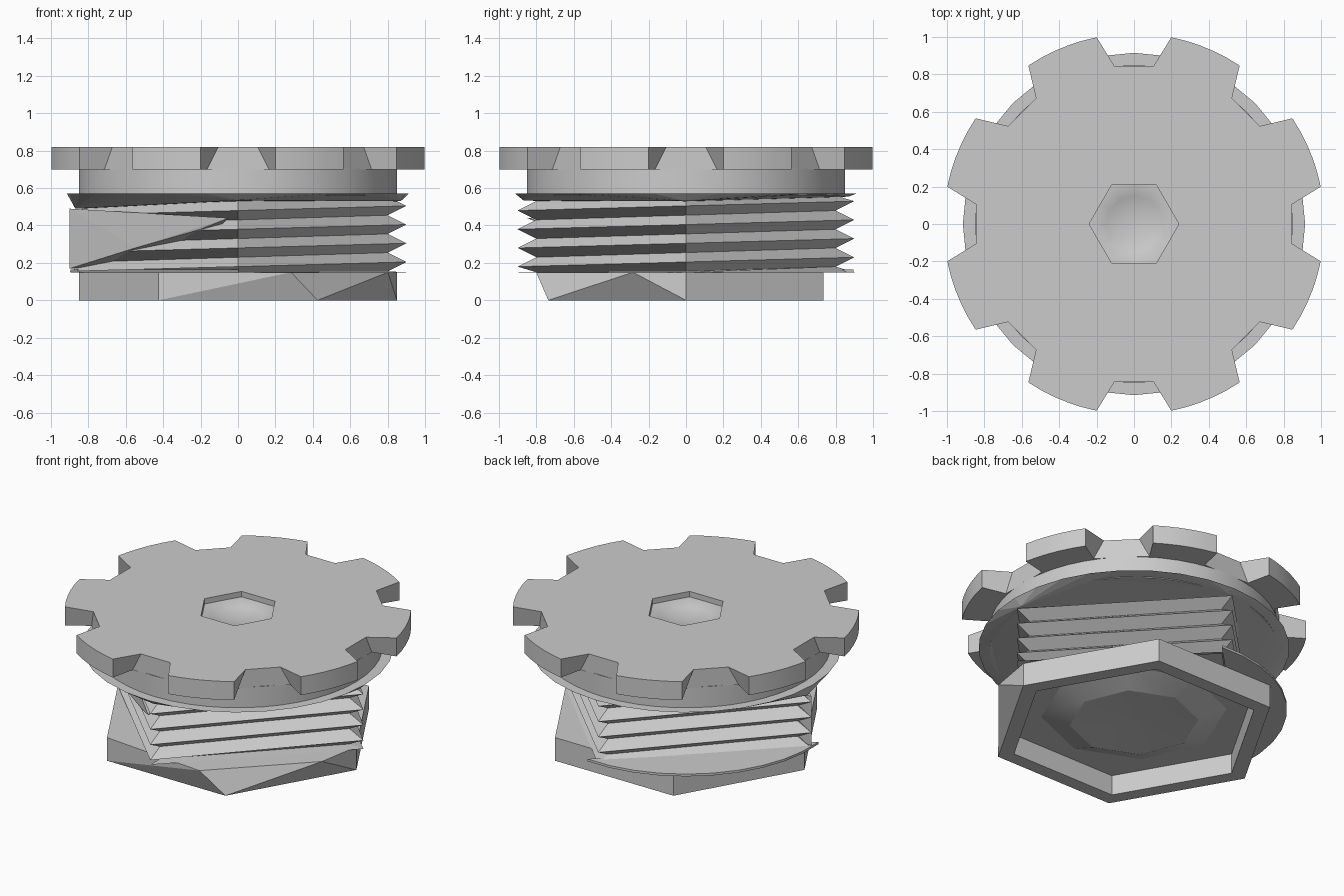
import bpy, bmesh, math
from mathutils import Vector

cube = bpy.data.objects.get("Cube")
if cube:
    bpy.data.objects.remove(cube, do_unlink=True)

grey = bpy.data.materials.new("plain_grey")
grey.use_nodes = True
colour = (0.6, 0.6, 0.6, 1)
grey.diffuse_color = colour
grey.node_tree.nodes["Principled BSDF"].inputs["Base Color"].default_value = colour


def polar(r, deg, z=0.0):
    a = math.radians(deg)
    return Vector((r * math.cos(a), r * math.sin(a), z))


def ring(r, n, z):
    return [polar(r, 360 * i / n, z) for i in range(n)]


def finish(bm, name, smooth=None):
    bmesh.ops.recalc_face_normals(bm, faces=bm.faces)
    mesh = bpy.data.meshes.new(name)
    bm.to_mesh(mesh)
    bm.free()
    mesh.materials.append(grey)
    ob = bpy.data.objects.new(name, mesh)
    bpy.context.collection.objects.link(ob)
    if smooth:
        bpy.ops.object.select_all(action='DESELECT')
        ob.select_set(True)
        bpy.context.view_layer.objects.active = ob
        bpy.ops.object.shade_smooth_by_angle(angle=math.radians(smooth))
    return ob


def hull(name, points):
    bm = bmesh.new()
    verts = [bm.verts.new(p) for p in points]
    res = bmesh.ops.convex_hull(bm, input=verts)
    spare = [g for g in res["geom_interior"] if isinstance(g, bmesh.types.BMVert)]
    bmesh.ops.delete(bm, geom=spare, context='VERTS')
    bmesh.ops.dissolve_limit(bm, angle_limit=0.01, verts=bm.verts, edges=bm.edges)
    return finish(bm, name)


def loft(name, loops, smooth=None):
    """Join closed loops of equal length and cap both ends."""
    bm = bmesh.new()
    rows = [[bm.verts.new(p) for p in loop] for loop in loops]
    n = len(rows[0])
    for a, b in zip(rows, rows[1:]):
        for i in range(n):
            j = (i + 1) % n
            bm.faces.new((a[i], a[j], b[j], b[i]))
    bm.faces.new(rows[0])
    bm.faces.new(rows[-1])
    return finish(bm, name, smooth)


def cut(ob, cutter):
    cutter.hide_render = True
    mod = ob.modifiers.new("cut", 'BOOLEAN')
    mod.operation = 'DIFFERENCE'
    mod.solver = 'EXACT'
    mod.object = cutter
    bpy.context.view_layer.objects.active = ob
    bpy.ops.object.modifier_apply(modifier=mod.name)
    bpy.data.objects.remove(cutter, do_unlink=True)


# Notched grip flange: eight tabs separated by tapered notches
def flange_loop(z, inner_half):
    loop = []
    for k in range(8):
        c = 45 * k
        spin = polar(1, c)
        side = polar(1, c + 90)
        loop += [spin * 0.845 - side * inner_half, spin * 0.845 + side * inner_half]
        loop += [polar(1.018, c + 11.3 + 22.4 * t / 5) for t in range(6)]
    return [Vector((p.x, p.y, z)) for p in loop]


flange = loft("grip_flange", [flange_loop(0.70, 0.165), flange_loop(0.82, 0.105)], 62)
cut(flange, loft("socket_cutter", [ring(0.24, 6, 0.65), ring(0.24, 6, 0.9)]))

# Round collar under the flange
loft("collar", [ring(0.85, 48, 0.56), ring(0.85, 48, 0.705)], 30)

# Shallow bowl in the hexagonal socket
bm = bmesh.new()
profile = [(0.25, 0.785), (0.20, 0.785), (0.15, 0.765), (0.08, 0.75)]
rows = [[bm.verts.new(p) for p in ring(r, 12, z)] for r, z in profile]
tip = bm.verts.new((0, 0, 0.745))
for i in range(12):
    j = (i + 1) % 12
    for a, b in zip(rows, rows[1:]):
        bm.faces.new((a[i], a[j], b[j], b[i]))
    bm.faces.new((rows[-1][i], rows[-1][j], tip))
finish(bm, "socket_bowl", 40)

# Thin round rim whose underside falls unevenly to the four-sided thread
rim_foot = [polar(0.87, 90 * i, z) for i, z in enumerate((0.53, 0.555, 0.49, 0.535))]
hull("thread_rim", ring(0.915, 32, 0.572) + rim_foot)

# Coarse screw thread with four steps per turn
bm = bmesh.new()
crest, root = [], []
for i in range(23):
    z = 0.08 + 0.025 * i
    for row, r, dz in ((crest, 0.9, 0.0), (root, 0.8, 0.05)):
        row.append(bm.verts.new(polar(r, 90 * i - 90, min(max(z + dz, 0.15), 0.56))))
for i in range(22):
    bm.faces.new((crest[i], crest[i + 1], root[i + 1], root[i]))
    if i + 5 < 23:
        bm.faces.new((root[i], root[i + 1], crest[i + 5], crest[i + 4]))
finish(bm, "screw_thread")

# Rounded start of the thread, overhanging the foot at the back
lip = [polar(0.9, 85 + 10 * i) for i in range(11)]
hull("thread_start", [p + Vector((0, 0, z)) for p in lip for z in (0.15, 0.165)])

# Flat panel that interrupts the thread on one side
hull("thread_panel", [(-0.9, 0, 0.17), (-0.9, 0, 0.49), (-0.05, -0.85, 0.44),
                      (-0.2, -0.7, 0.38), (-0.55, -0.36, 0.28),
                      (-0.3, -0.1, 0.2), (-0.3, -0.1, 0.45)])

# Hexagonal foot, with its upper edge turned on one corner
top = [p for p in ring(0.85, 6, 0.15) if p.x < 0.4 and not (p.x > 0 and p.y < 0)]
top += [polar(0.85, a, 0.15) for a in (0, 60, -19.5, -70.5)]
foot = hull("hex_foot", ring(0.85, 6, 0) + top)
cut(foot, loft("foot_cutter", [ring(0.75, 6, -0.1), ring(0.75, 6, 0.13)]))

# Faceted boss with a dimple in the hollow of the foot
loft("foot_boss", [ring(0.56, 8, 0.135), ring(0.38, 8, 0.065), ring(0.01, 8, 0.085)], 25)
